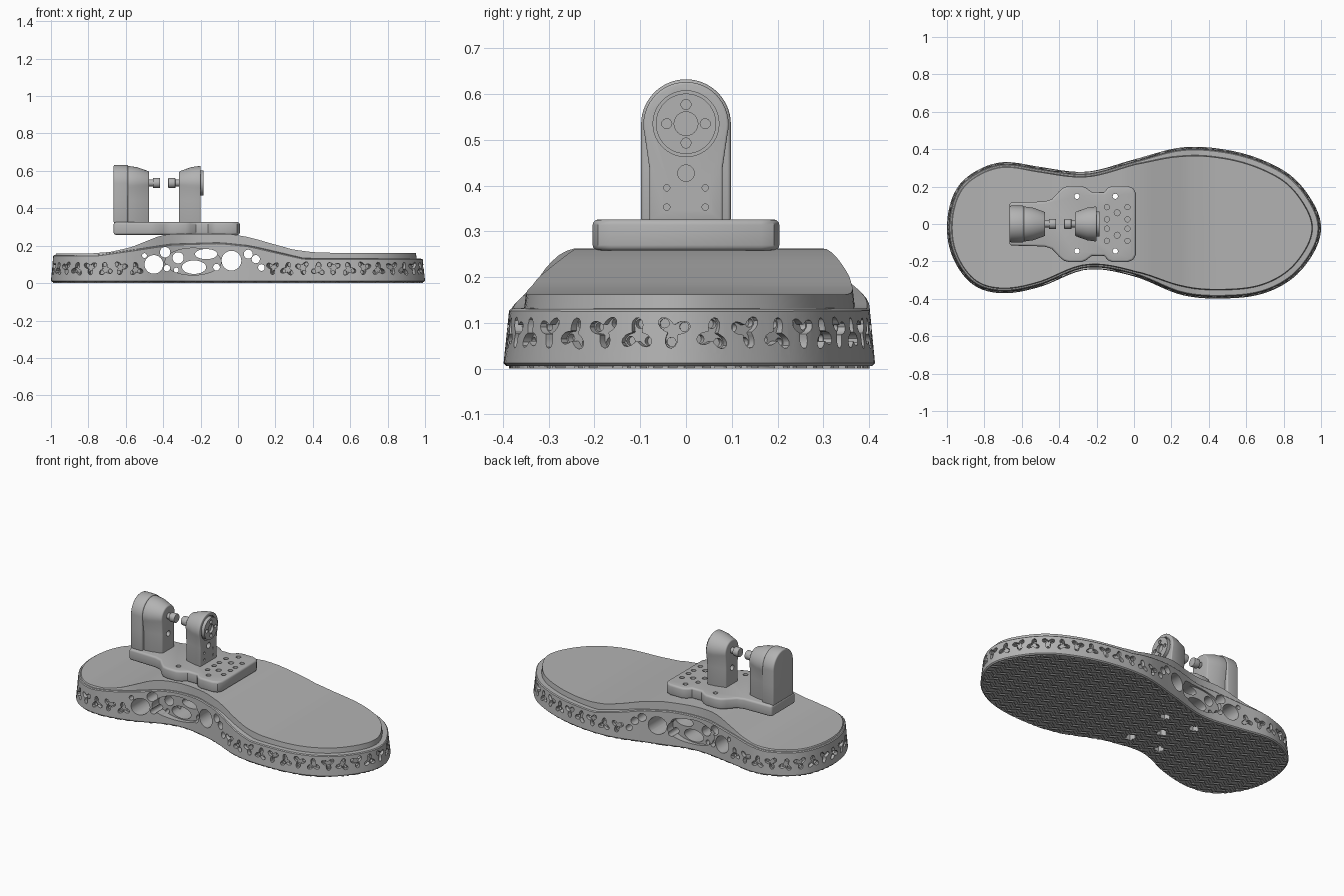
import bpy, bmesh, math
from mathutils import Vector

old = bpy.data.objects.get("Cube")
if old:
    bpy.data.objects.remove(old)

grey = bpy.data.materials.new("plain_grey")
grey.use_nodes = True
grey.diffuse_color = (0.45, 0.45, 0.45, 1)
grey.node_tree.nodes["Principled BSDF"].inputs["Base Color"].default_value = (0.45, 0.45, 0.45, 1)

X, Y, Z = Vector((1, 0, 0)), Vector((0, 1, 0)), Vector((0, 0, 1))


def finish(name, bm):
    bmesh.ops.recalc_face_normals(bm, faces=bm.faces)
    me = bpy.data.meshes.new(name)
    bm.to_mesh(me)
    bm.free()
    me.materials.append(grey)
    ob = bpy.data.objects.new(name, me)
    bpy.context.collection.objects.link(ob)
    return ob


def add_loft(bm, rings, paired_caps=False):
    """Skin a stack of equal rings and close both ends."""
    vs = [[bm.verts.new(p) for p in r] for r in rings]
    n = len(vs[0])
    for a, b in zip(vs, vs[1:]):
        for i in range(n):
            bm.faces.new((a[i], a[(i + 1) % n], b[(i + 1) % n], b[i]))
    for cap in (vs[0], vs[-1]):
        if not paired_caps:
            bm.faces.new(cap)
            continue
        for k in range(n // 2):
            quad = [cap[k], cap[k + 1], cap[n - k - 1], cap[(n - k) % n]]
            bm.faces.new(list(dict.fromkeys(quad)))


def loft(name, stacks, paired_caps=False):
    bm = bmesh.new()
    for rings in stacks:
        add_loft(bm, rings, paired_caps)
    return finish(name, bm)


def oval(c, u, v, ru, rv=None, n=24):
    c, rv = Vector(c), rv or ru
    return [c + u * ru * math.cos(2 * math.pi * i / n) + v * rv * math.sin(2 * math.pi * i / n) for i in range(n)]


def rod(c, axis, length, ru, rv=None, n=24):
    u, v = {0: (Y, Z), 1: (X, Z), 2: (X, Y)}[axis]
    d = (X, Y, Z)[axis] * length
    return [oval(c, u, v, ru, rv, n), oval(Vector(c) + d, u, v, ru, rv, n)]


def bake(ob):
    dg = bpy.context.evaluated_depsgraph_get()
    me = bpy.data.meshes.new_from_object(ob.evaluated_get(dg))
    ob.modifiers.clear()
    ob.data = me


def cut(ob, stacks, op="DIFFERENCE"):
    cutter = loft("cutter", stacks)
    cutter.hide_render = True
    m = ob.modifiers.new("cut", "BOOLEAN")
    m.object, m.operation, m.solver = cutter, op, "EXACT"
    bake(ob)
    bpy.data.objects.remove(cutter)


def bevel(ob, width, angle=50):
    m = ob.modifiers.new("bevel", "BEVEL")
    m.width, m.segments, m.limit_method = width, 3, "ANGLE"
    m.angle_limit = math.radians(angle)
    bake(ob)


def smooth(ob, angle=35):
    bpy.ops.object.select_all(action="DESELECT")
    ob.select_set(True)
    bpy.context.view_layer.objects.active = ob
    bpy.ops.object.shade_smooth_by_angle(angle=math.radians(angle))


def ramp(x, keys):
    """Smooth interpolation through (x, value) keys."""
    for (a, p), (b, q) in zip(keys, keys[1:]):
        if x <= b:
            t = max(0, (x - a) / (b - a))
            return p + (q - p) * t
    return keys[-1][1]


# Sole outline: half widths from toe to heel on each side
LEFT = [.42, .46, .51, .50, .48, .445, .365, .31, .375, .495, .58, .675, .70]
RIGHT = [.46, .48, .51, .49, .436, .373, .26, .233, .364, .495, .60, .64, .68]


def outline(a):
    a %= 2 * math.pi
    side, w = (1, LEFT) if a <= math.pi else (-1, RIGHT)
    s = (a if side > 0 else 2 * math.pi - a) / math.pi * 12
    i = min(int(s), 11)
    t = s - i
    p0, p1, p2, p3 = (w[min(max(i + j, 0), 12)] for j in (-1, 0, 1, 2))
    v = p1 + .5 * t * (p2 - p0 + t * (2 * p0 - 5 * p1 + 4 * p2 - p3 + t * (3 * (p1 - p2) + p3 - p0)))
    return Vector((math.cos(a), -.02 + abs(math.sin(a)) * v * side, 0))


def normal(a):
    d = outline(a + .01) - outline(a - .01)
    return Vector((d.y, -d.x, 0)).normalized()


COUNT = 160


def sole_ring(inset, height):
    pts = []
    for k in range(COUNT):
        a = 2 * math.pi * k / COUNT
        p = outline(a)
        q = p - normal(a) * inset(p.x)
        pts.append(Vector((q.x, q.y, height(p.x))))
    return pts


def rim_top(x):
    return ramp(x, [(-.75, .15), (-.55, .178), (-.35, .208), (-.1, .216), (.05, .2), (.2, .165), (.35, .132), (1, .13)])


def deck_top(x):
    return ramp(x, [(-.8, .158), (-.68, .167), (-.57, .19), (-.4, .255), (-.34, .263), (-.05, .263),
                    (.05, .245), (.16, .212), (.28, .18), (.4, .165), (.5, .162)])


def deck_inset(x):
    return ramp(x, [(-.7, .024), (0, .024), (.25, .045)])


sole = loft("sole", [[
    sole_ring(lambda x: .006, lambda x: .006),
    sole_ring(lambda x: 0, lambda x: .012),
    sole_ring(lambda x: .012, lambda x: rim_top(x) - .005),
    sole_ring(lambda x: .017, rim_top),
    sole_ring(deck_inset, lambda x: rim_top(x) + .001),
    sole_ring(lambda x: deck_inset(x) + .004, deck_top)]], True)

# Three-lobed pockets spaced evenly around the wall, with a small hole in each lobe
pockets, lobes = [], []
travel, last, flip = 0, outline(0), 0
for k in range(1, 2400):
    a = 2 * math.pi * k / 2400
    p = outline(a)
    travel += (p - last).length
    last = p
    if travel < .083:
        continue
    travel = 0
    if -.53 < p.x < .17:
        continue
    flip += 1
    n, t = normal(a), normal(a).cross(Z)
    turn = (math.pi / 2 if flip % 2 else -math.pi / 2) + .25 * math.sin(flip * 2.3)
    c = p + Z * (.073 if flip % 2 else .083)
    ring = []
    for i in range(30):
        g = 2 * math.pi * i / 30
        r = .026 + .013 * math.cos(3 * (g - turn))
        ring.append(c + (t * math.cos(g) + Z * math.sin(g)) * r)
    pockets.append([[q + n * .02 for q in ring], [q - n * .026 for q in ring]])
    for i in range(3):
        g = turn + i * 2 * math.pi / 3
        q = c + (t * math.cos(g) + Z * math.sin(g)) * .025
        lobes.append([oval(q - n * d, t, Z, .01, n=12) for d in (.015, .042)])
cut(sole, pockets)
cut(sole, lobes)

# Lens recess on both sides of the arch, then openings through it
cut(sole, [rod((-.24, y, .115), 1, .3, .15, .072, 40) for y in (-.515, .258)])
OPENINGS = [(-.45, .1, .05, .05), (-.39, .165, .028, .028), (-.32, .135, .03, .03), (-.17, .155, .06, .027),
            (-.235, .085, .065, .036), (-.035, .12, .053, .053), (.055, .155, .024, .024), (.095, .128, .022, .022),
            (.125, .083, .018, .018), (-.115, .085, .018, .018), (-.5, .147, .013, .013), (-.38, .08, .017, .017),
            (-.33, .07, .013, .013)]
cut(sole, [rod((x, -.6, z), 1, 1.2, rx, rz) for x, z, rx, rz in OPENINGS])

# Zigzag tread ribs trimmed to the sole
ribs = []
for j in range(-12, 13):
    rib = []
    for i in range(-27, 28):
        c = Vector((i * .038, j * .035 + (.012 if i % 2 else -.012), 0))
        rib.append([c - Y * .008, c + Y * .008, c + Y * .006 + Z * .009, c - Y * .006 + Z * .009])
    ribs.append([[Vector((q.x, q.y, q.z)) for q in r] for r in rib])
tread = loft("tread_ribs", ribs)
edge = sole_ring(lambda x: .012, lambda x: 0)
cut(tread, [[[p - Z * .1 for p in edge], [p + Z * .1 for p in edge]]], "INTERSECT")

# Ankle mounting plate
half = [(-.665, .115), (-.48, .12), (-.44, .132), (-.4, .175), (-.375, .196), (-.345, .204), (-.28, .204),
        (-.255, .193), (-.225, .17), (-.16, .17), (-.14, .193), (-.115, .204), (-.035, .204), (-.005, .192), (.01, .165)]
shape = half + [(x, -y) for x, y in reversed(half)]
plate = loft("mounting_plate", [[[Vector((x, y, z)) for x, y in shape] for z in (.258, .326)]])
bevel(plate, .012, 60)

# Bolt holes through plate and sole, with counterbores below
BOLTS = [(x, y) for x in (-.305, -.1) for y in (-.145, .148)]
shafts = [rod((x, y, -.1), 2, .6, .014) for x, y in BOLTS]
bores = [rod((x, y, -.1), 2, .15, .03, n=6) for x, y in BOLTS + [(-.2, 0)]]
cut(sole, shafts)
cut(sole, bores)
cut(plate, shafts)
cut(tread, bores)
cut(plate, [rod((x, y, .295), 2, .1, .014, n=16) for x in (-.145, -.035) for y in (-.09, -.025, .025, .09)]
    + [rod((-.09, y, .295), 2, .1, .016, n=16) for y in (-.06, .06)])


# Upright brackets with rounded heads
def arch(x, w, top, waist):
    pts = [Vector((x, w * waist, .32)), Vector((x, w * waist, .44))]
    for i in range(29):
        g = math.radians(-14 + 208 * i / 28) if waist < 1 else math.pi * i / 28
        pts.append(Vector((x, w * math.cos(g), top - w + w * math.sin(g))))
    return pts + [Vector((x, -w * waist, .44)), Vector((x, -w * waist, .32))]


back = loft("rear_motor_cover", [[arch(x, .098, .632, 1) for x in (-.665, -.588)]])
bevel(back, .008)

parts = [back, sole, tread, plate]
for name, wide, d in (("rear_bracket", -.59, 1), ("front_bracket", -.2, -1)):
    body = loft(name, [[arch(wide, .094, .627, .86), arch(wide + d * .05, .087, .62, .86),
                        arch(wide + d * .115, .064, .597, .9)]])
    bevel(body, .006, 60)
    cut(body, [rod((wide + d * .075, 0, .427), 0, d * .1, .017)])
    pin = loft(name.replace("bracket", "pivot_pin"),
               [rod((wide + d * .1, 0, .535), 0, d * .07, .018),
                rod((wide + d * .135, 0, .535), 0, d * .038, .027)])
    bevel(pin, .003)
    parts += [body, pin]
    if d < 0:
        cut(body, [rod((-.24, 0, .427), 0, .1, .018)]
            + [rod((-.22, y, z), 0, .1, .007, n=12) for y in (-.042, .042) for z in (.353, .395)])
        groove = [oval((-.212, 0, .535), Y, Z, .072, n=40), oval((-.19, 0, .535), Y, Z, .072, n=40)]
        cut(body, [groove])

# Bearing cap on the front bracket
cap = loft("bearing_cap", [rod((-.22, 0, .535), 0, .036, .066, n=40)])
cut(cap, [rod((-.2, 0, .535), 0, .1, .026)]
    + [rod((-.2, y, .535 + z), 0, .1, .011, n=14) for y, z in ((.042, 0), (-.042, 0), (0, .042), (0, -.042))])
parts.append(cap)

for ob in parts:
    smooth(ob)
